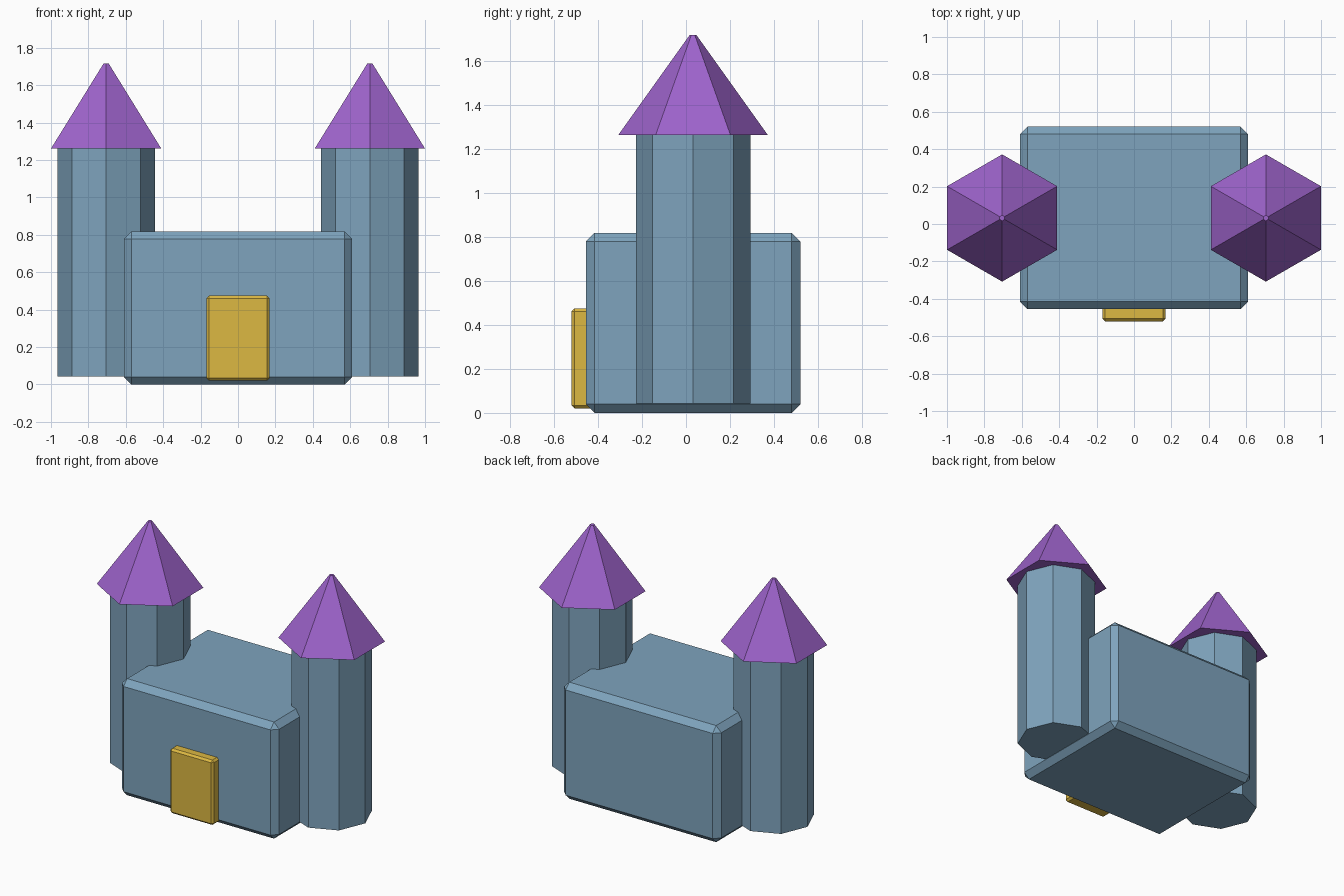
import bpy

if "Cube" in bpy.data.objects:
    bpy.data.objects.remove(bpy.data.objects["Cube"])


def material(name, rgb):
    mat = bpy.data.materials.new(name)
    mat.diffuse_color = (*rgb, 1.0)
    mat.use_nodes = True
    mat.node_tree.nodes["Principled BSDF"].inputs["Base Color"].default_value = mat.diffuse_color
    return mat


STONE = material("blue_stone", (0.21, 0.37, 0.51))
ROOF = material("purple_roof", (0.34, 0.125, 0.60))
GOLD = material("gold_door", (0.72, 0.48, 0.055))


def finish(name, mat):
    obj = bpy.context.object
    obj.name = name
    obj.data.materials.append(mat)
    return obj


def chamfered_box(name, low, high, chamfer, mat):
    centre = [(a + b) / 2 for a, b in zip(low, high)]
    bpy.ops.mesh.primitive_cube_add(size=1, location=centre)
    obj = finish(name, mat)
    obj.scale = [b - a for a, b in zip(low, high)]
    bpy.ops.object.transform_apply(location=False, rotation=False, scale=True)
    bevel = obj.modifiers.new("chamfer", 'BEVEL')
    bevel.width = chamfer
    bevel.segments = 1
    return obj


def cone(name, sides, r1, r2, x, y, z0, z1, mat):
    bpy.ops.mesh.primitive_cone_add(vertices=sides, radius1=r1, radius2=r2,
                                    depth=z1 - z0, location=(x, y, (z0 + z1) / 2))
    return finish(name, mat)


# Main hall and front door
chamfered_box("hall", (-0.61, -0.455, 0), (0.61, 0.52, 0.818), 0.04, STONE)
chamfered_box("door", (-0.169, -0.52, 0.02), (0.169, -0.39, 0.475), 0.014, GOLD)

# Side towers: octagonal shafts with six-sided roofs
for side, x in (("left", -0.705), ("right", 0.705)):
    cone(side + "_tower", 8, 0.26, 0.26, x, 0.032, 0.042, 1.262, STONE)
    cone(side + "_tower_roof", 6, 0.34, 0.015, x, 0.032, 1.262, 1.717, ROOF)
